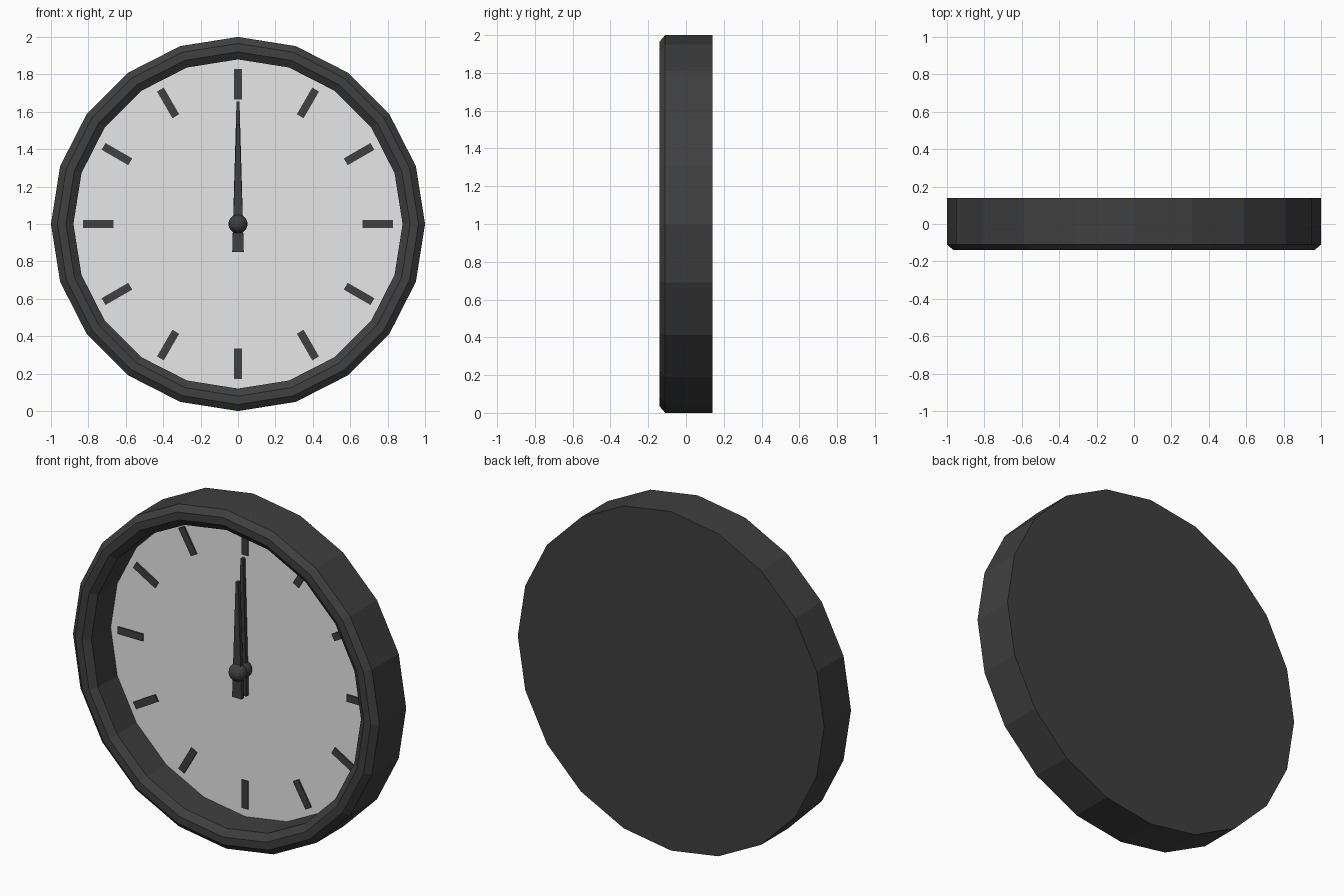
import bpy, bmesh, math
from mathutils import Matrix, Vector

if "Cube" in bpy.data.objects:
    bpy.data.objects.remove(bpy.data.objects["Cube"])


def material(name, value):
    m = bpy.data.materials.new(name)
    m.diffuse_color = (value, value, value, 1)
    m.use_nodes = True
    m.node_tree.nodes["Principled BSDF"].inputs["Base Color"].default_value = m.diffuse_color
    return m


DARK = material("charcoal", 0.05)
PALE = material("pale dial", 0.8)
CENTRE = Vector((0, 0, 1))


def finish(name, bm, *mats):
    bmesh.ops.recalc_face_normals(bm, faces=bm.faces[:])
    me = bpy.data.meshes.new(name)
    bm.to_mesh(me)
    bm.free()
    for m in mats:
        me.materials.append(m)
    ob = bpy.data.objects.new(name, me)
    ob.location = CENTRE
    bpy.context.collection.objects.link(ob)
    return ob


def slab(bm, outline, y0, y1, turn=0.0):
    """Extrude an (x, z) outline between two depths, turned about the clock axis."""
    verts = [bm.verts.new((x, y0, z)) for x, z in outline]
    face = bm.faces.new(verts)
    res = bmesh.ops.extrude_face_region(bm, geom=[face])
    top = [g for g in res["geom"] if isinstance(g, bmesh.types.BMVert)]
    bmesh.ops.translate(bm, verts=top, vec=(0, y1 - y0, 0))
    bmesh.ops.rotate(bm, verts=verts + top, cent=(0, 0, 0),
                     matrix=Matrix.Rotation(turn, 3, 'Y'))


# Case: 20-sided turned profile (radius, depth), closed at back and dial
SIDES = 20
profile = [(1, 0.14), (1, -0.11), (0.965, -0.14), (0.92, -0.14),
           (0.88, -0.11), (0.88, 0.07)]
bm = bmesh.new()
rings = []
for r, y in profile:
    angles = [2 * math.pi * i / SIDES for i in range(SIDES)]
    rings.append([bm.verts.new((r * math.cos(a), y, r * math.sin(a))) for a in angles])
for a, b in zip(rings, rings[1:]):
    for i in range(SIDES):
        j = (i + 1) % SIDES
        bm.faces.new((a[i], a[j], b[j], b[i]))
bm.faces.new(rings[0])
dial = bm.faces.new(rings[-1])
dial.material_index = 1
finish("case_and_dial", bm, DARK, PALE)

# Hour markers
bm = bmesh.new()
for h in range(12):
    slab(bm, [(-0.021, 0.665), (0.021, 0.665), (0.021, 0.83), (-0.021, 0.83)],
         0.062, 0.072, h * math.pi / 6)
finish("hour_markers", bm, DARK)


# Hands: tapered bar with a tail and a round hub
def hand(name, length, y):
    bm = bmesh.new()
    slab(bm, [(-0.031, -0.15), (0.031, -0.15), (0.008, length), (-0.008, length)],
         y - 0.011, y + 0.011)
    bmesh.ops.create_uvsphere(bm, u_segments=16, v_segments=10, radius=0.051,
                              matrix=Matrix.Translation((0, y, 0)))
    finish(name, bm, DARK)


hand("minute_hand", 0.655, 0.045)
hand("hour_hand", 0.535, 0.0)
